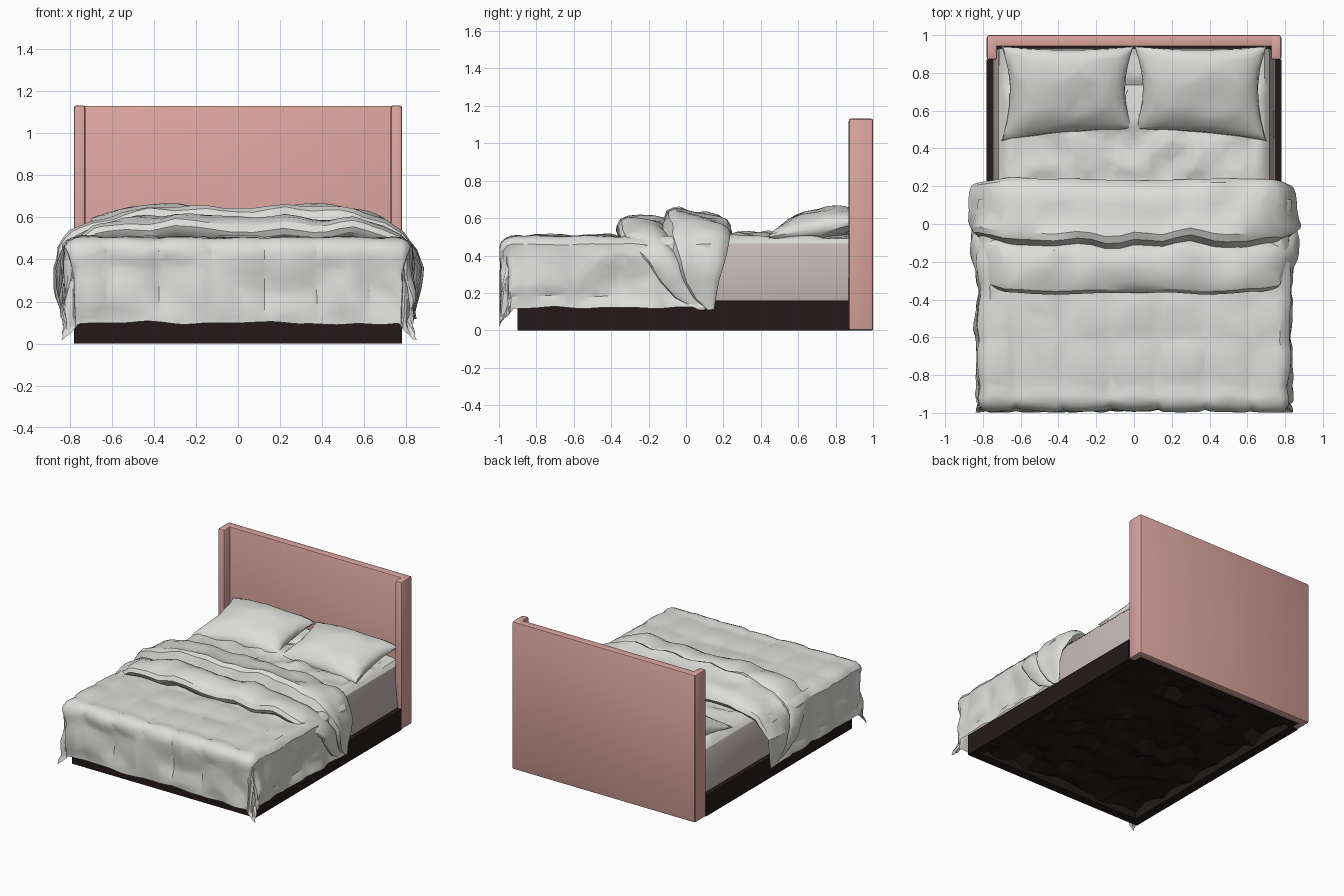
import bpy, bmesh, math
from mathutils import Vector, noise

if "Cube" in bpy.data.objects:
    bpy.data.objects.remove(bpy.data.objects["Cube"])


def material(name, r, g, b):
    m = bpy.data.materials.new(name)
    m.diffuse_color = (r, g, b, 1)
    m.use_nodes = True
    m.node_tree.nodes["Principled BSDF"].inputs["Base Color"].default_value = m.diffuse_color
    return m


PINK = material("pink upholstery", 0.72, 0.38, 0.35)
DARK = material("dark wood", 0.017, 0.010, 0.010)
LINEN = material("pale grey linen", 0.72, 0.72, 0.70)
WARM = material("warm grey mattress", 0.56, 0.49, 0.48)


def finish(name, bm, mat, angle=30, keep=1.0):
    me = bpy.data.meshes.new(name)
    bm.normal_update()
    bm.to_mesh(me)
    bm.free()
    me.materials.append(mat)
    ob = bpy.data.objects.new(name, me)
    bpy.context.collection.objects.link(ob)
    bpy.ops.object.select_all(action='DESELECT')
    ob.select_set(True)
    bpy.context.view_layer.objects.active = ob
    if keep < 1:  # faceted, crumpled look
        ob.modifiers.new("facets", 'DECIMATE').ratio = keep
        bpy.ops.object.modifier_apply(modifier="facets")
    bpy.ops.object.shade_smooth_by_angle(angle=math.radians(angle))
    return ob


def box(name, lo, hi, mat, bevel=0.0, taper=0.0):
    bm = bmesh.new()
    bmesh.ops.create_cube(bm, size=1)
    for v in bm.verts:
        top = v.co.z > 0
        for i in range(3):
            v.co[i] = hi[i] if v.co[i] > 0 else lo[i]
        if top:
            v.co.x -= math.copysign(taper, v.co.x)
    if bevel:
        bmesh.ops.bevel(bm, geom=bm.edges[:], offset=bevel, segments=2,
                        profile=0.5, affect='EDGES')
    return finish(name, bm, mat)


def sheet(name, rows, mat, flip=False, angle=30, keep=1.0):
    """Skin a list of equally long rows of points."""
    bm = bmesh.new()
    vs = [[bm.verts.new(p) for p in r] for r in rows]
    for a, b in zip(vs, vs[1:]):
        for i in range(len(a) - 1):
            f = (a[i], a[i + 1], b[i + 1], b[i])
            bm.faces.new(f[::-1] if flip else f)
    bmesh.ops.remove_doubles(bm, verts=bm.verts[:], dist=0.0005)
    return finish(name, bm, mat, angle, keep)


def wob(x, y, z, f, amp):
    return amp * noise.noise(Vector((x * f + 3.1, y * f + 1.7, z * f)))


def seam(a, pitch=0.25):
    """1 on a quilting seam, falling to 0 between seams."""
    d = abs((a / pitch + 1) % 1 - 0.5) * pitch
    return math.exp(-(d / 0.022) ** 2)


# Headboard: back panel with two wings
box("headboard_panel", (-0.775, 0.94, 0), (0.775, 1.0, 1.13), PINK, 0.006)
for side, n in ((-1, "left"), (1, "right")):
    xs = sorted((side * 0.725, side * 0.78))
    box(n + "_headboard_wing", (xs[0], 0.87, 0), (xs[1], 0.998, 1.132), PINK, 0.012)

# Base frame: four rails and a crumpled underside
for side, n in ((-1, "left"), (1, "right")):
    xs = sorted((side * 0.71, side * 0.78))
    box(n + "_rail", (xs[0], -0.90, 0), (xs[1], 0.87, 0.16), DARK)
box("foot_rail", (-0.71, -0.90, 0), (0.71, -0.83, 0.16), DARK)
box("head_rail", (-0.725, 0.87, 0), (0.725, 0.94, 0.16), DARK)
under = [[(-0.71 + 1.42 * i / 14, -0.83 + 0.1 * j, 0.06 + wob(i, j, 0, 0.83, 0.07))
          for i in range(15)] for j in range(18)]
sheet("base_underside", under, DARK, flip=True, angle=5)

# Mattress with a quilted top sheet
box("mattress", (-0.75, -0.88, 0.15), (0.75, 0.93, 0.475), WARM, 0.02, 0.035)
top = []
for j in range(36):
    y = 0.08 + 0.85 * j / 35
    row = []
    for i in range(61):
        x = -0.715 + 1.43 * i / 60
        edge = min(1, (0.715 - abs(x)) / 0.08)
        z = 0.465 + 0.05 * edge ** 0.5 + wob(x, y, 0, 7, 0.03) * edge
        z -= 0.012 * max(seam(x), seam(y - 0.11)) * edge
        row.append((x, y, z))
    top.append(row)
sheet("top_sheet", top, LINEN, keep=0.3)


# Duvet: a flat cloth folded over the bed, with flared front corners
def drape(s, t):
    ex, ey = max(0, abs(s) - 0.76), max(0, -0.92 - t)
    d = max(ex, ey) + 0.2 * min(ex, ey)
    q = max(seam(s), seam(t - 0.02))
    x, y = max(-0.76, min(0.76, s)), max(-0.92, t)
    if d == 0:
        return (x, y, 0.506 - 0.010 * q + wob(s, t, 0, 5, 0.016))
    R, arc = 0.075, 0.075 * math.pi / 2
    if d < arc:
        out, z = R * math.sin(d / R), 0.504 - R * (1 - math.cos(d / R))
    else:
        out, z = R, 0.504 - R - (d - arc)
        out -= 0.02 * math.sin(min(1, (d - arc) / 0.3) * math.pi) * (0.4 + wob(s, t, 2, 4, 1.5))
    out += 0.7 * max(0, d - 0.46) - 0.012 * q + wob(s, t, 1, 6, 0.022)
    h = math.hypot(ex, ey)
    x += math.copysign(out * ex / h, s)
    y -= out * ey / h
    return (x, max(-0.997, y), max(0.018, z + wob(s, t, 3, 6, 0.012)))


STEP = 0.03125
sheet("duvet", [[drape(STEP * i, -1.37 + STEP * j) for i in range(-38, 39)]
                for j in range(49)], LINEN, keep=0.35)

# Folded-back duvet: double roll lofted across the bed and down both sides
# spine stations: x, z, front y, back y, roll depth
HALF = [(0, 0.635, -0.36, 0.23, 0.14), (0.3, 0.635, -0.37, 0.24, 0.14),
        (0.55, 0.62, -0.37, 0.24, 0.13), (0.70, 0.585, -0.36, 0.24, 0.12),
        (0.79, 0.53, -0.34, 0.23, 0.10), (0.85, 0.45, -0.28, 0.22, 0.08),
        (0.88, 0.36, -0.20, 0.21, 0.06), (0.865, 0.26, -0.14, 0.185, 0.04),
        (0.845, 0.17, -0.06, 0.165, 0.03), (0.832, 0.11, 0.06, 0.15, 0.015)]
SPINE = [(-p[0],) + p[1:] for p in HALF[:0:-1]] + HALF
# roll outline: fraction front to back, height in roll depths
ROLL = [(0.08, -1.0), (0.02, -0.8), (0.0, -0.6), (0.03, -0.38), (0.1, -0.25),
        (0.2, -0.2), (0.3, -0.2), (0.38, -0.3), (0.42, -0.48), (0.44, -0.3),
        (0.47, 0.0), (0.53, 0.10), (0.6, 0.0), (0.7, -0.08), (0.8, -0.1),
        (0.9, -0.2), (0.97, -0.4), (1.0, -0.65), (0.97, -0.85), (0.9, -1.0)]
rows = []
SUB = 4
for k in range((len(SPINE) - 1) * SUB + 1):
    i = min(k // SUB, len(SPINE) - 2)
    f = k / SUB - i
    a, b = SPINE[i], SPINE[i + 1]
    x, z, y0, y1, dep = (p + (q - p) * f for p, q in zip(a, b))
    pa, pb = SPINE[max(0, i - 1)], SPINE[min(len(SPINE) - 1, i + 2)]
    ta = Vector((b[0] - pa[0], b[1] - pa[1])).normalized()
    tb = Vector((pb[0] - a[0], pb[1] - a[1])).normalized()
    tan = ta.lerp(tb, f).normalized()
    nx, nz = -tan.y, tan.x
    row = []
    for v, h in ROLL:
        y = y0 + (y1 - y0) * v
        o = h * dep + wob(x, y, z, 6, 0.03) * (0.4 + dep * 5)
        y += wob(x, z, 5, 5, 0.04) * (1 - abs(2 * v - 1))
        row.append((max(-0.89, min(0.89, x + nx * o)),
                    y + wob(x, z, v, 4, 0.012), z + nz * o))
    rows.append(row)
sheet("duvet_fold", rows, LINEN, flip=True, keep=0.5)


# Pillows: pinched corners, leaning up towards the headboard
def pillow(name, side):
    bm = bmesh.new()
    n = 16
    for up in (1, -1):
        grid = []
        for j in range(n + 1):
            v = -math.cos(math.pi * j / n)
            row = []
            for i in range(n + 1):
                u = -math.cos(math.pi * i / n)
                x = 0.35 * u * (1 - 0.13 * (1 - v * v))
                y = 0.235 * v * (1 - 0.07 * (1 - u * u)) + 0.03 * v * u * (v < 0) 
                fat = (max(0, 1 - u * u) * max(0, 1 - v * v)) ** 0.42
                z = 0.545 + 0.045 * v + fat * (0.105 if up > 0 else -0.09)
                z += wob(u * side, v, up, 2.2, 0.02) * fat
                row.append(bm.verts.new((side * (0.352 + x), 0.705 + y, z)))
            grid.append(row)
        for a, b in zip(grid, grid[1:]):
            for i in range(n):
                bm.faces.new((a[i], a[i + 1], b[i + 1], b[i]))
    bmesh.ops.remove_doubles(bm, verts=bm.verts[:], dist=0.0005)
    bmesh.ops.recalc_face_normals(bm, faces=bm.faces[:])
    finish(name, bm, LINEN, 35, keep=0.5)


pillow("left_pillow", -1)
pillow("right_pillow", 1)
